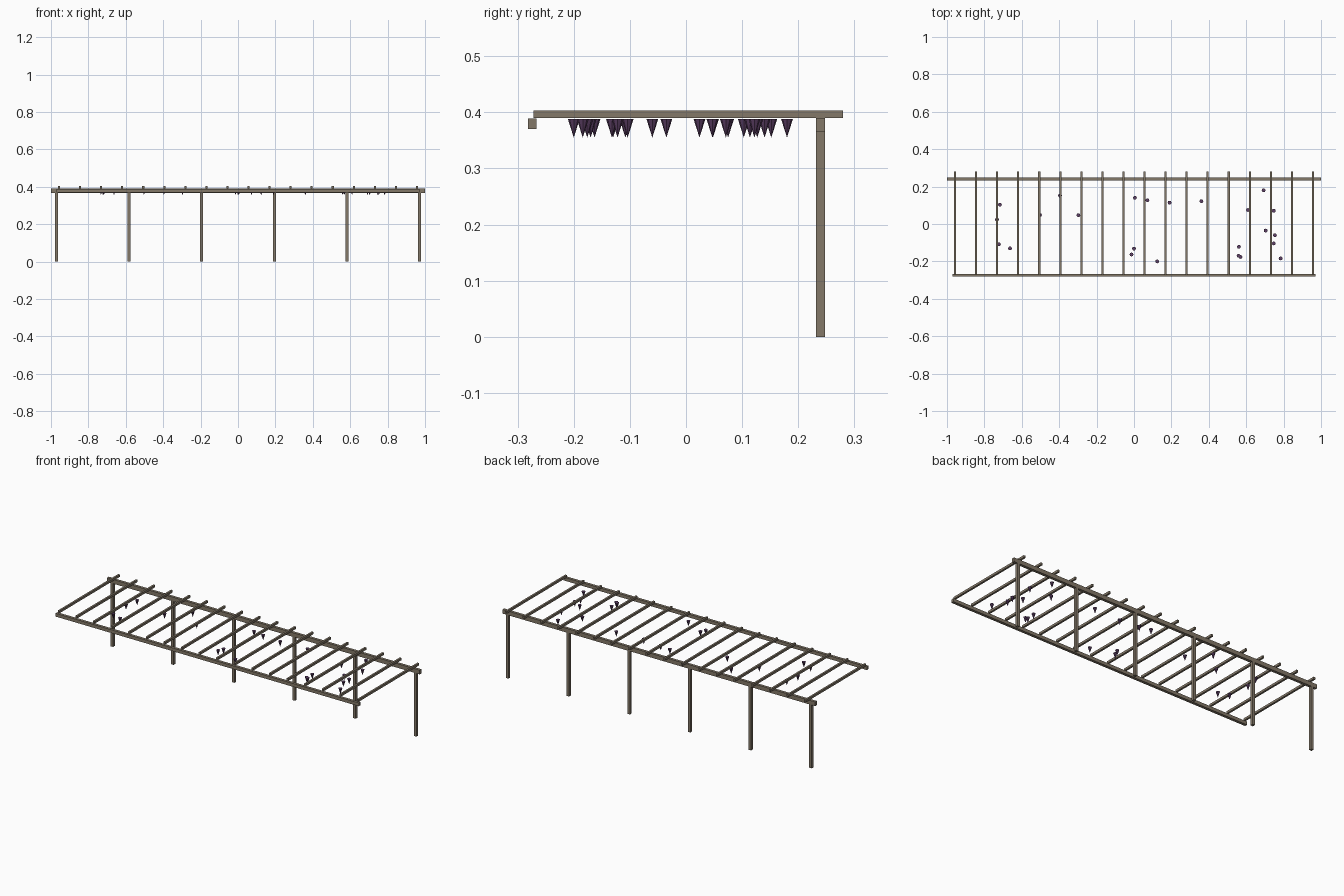
import bpy
from mathutils import Matrix


def material(name, color):
    m = bpy.data.materials.new(name)
    m.diffuse_color = color
    return m


wood = material("weathered_wood", (0.23, 0.19, 0.14, 1))
purple = material("purple_blossom", (0.11, 0.05, 0.13, 1))


def box(name, x, y, z):
    """Box from (min, max) ranges on each axis."""
    bpy.ops.mesh.primitive_cube_add(size=1)
    ob = bpy.context.object
    ob.name = name
    ob.data.transform(
        Matrix.Translation([(a + b) / 2 for a, b in (x, y, z)])
        @ Matrix.Diagonal([b - a for a, b in (x, y, z)] + [1]))
    ob.data.materials.append(wood)
    return ob


# Row of posts along the back
for i in range(6):
    x = -0.97 + i * 0.388
    box(f"post_{i + 1}", (x - 0.008, x + 0.008), (0.232, 0.248), (0, 0.368))

# Long beams under the rafters
box("back_beam", (-1, 1), (0.232, 0.248), (0.366, 0.39))
box("front_beam", (-0.97, 0.97), (-0.282, -0.266), (0.37, 0.389))

# Cross rafters
for i in range(18):
    x = -0.957 + i * 1.914 / 17
    box(f"rafter_{i + 1}", (x - 0.0055, x + 0.0055), (-0.272, 0.28), (0.39, 0.403))

# Hanging blossom clusters, pointed downwards
spots = [
    (-0.717, 0.103), (-0.733, 0.024), (-0.722, -0.108), (-0.663, -0.13),
    (-0.503, 0.048), (-0.396, 0.152), (-0.297, 0.047), (0.005, 0.14),
    (0.072, 0.127), (0.19, 0.114), (0.36, 0.122), (0.0, -0.132),
    (-0.013, -0.163), (0.124, -0.2), (0.693, 0.18), (0.61, 0.075),
    (0.747, 0.071), (0.704, -0.035), (0.753, -0.06), (0.747, -0.104),
    (0.561, -0.122), (0.559, -0.17), (0.569, -0.176), (0.784, -0.184),
]
for i, (x, y) in enumerate(spots):
    bpy.ops.mesh.primitive_cone_add(
        vertices=8, radius1=0.0, radius2=0.0105, depth=0.033, location=(x, y, 0.3715))
    ob = bpy.context.object
    ob.name = f"blossom_{i + 1}"
    ob.data.materials.append(purple)
